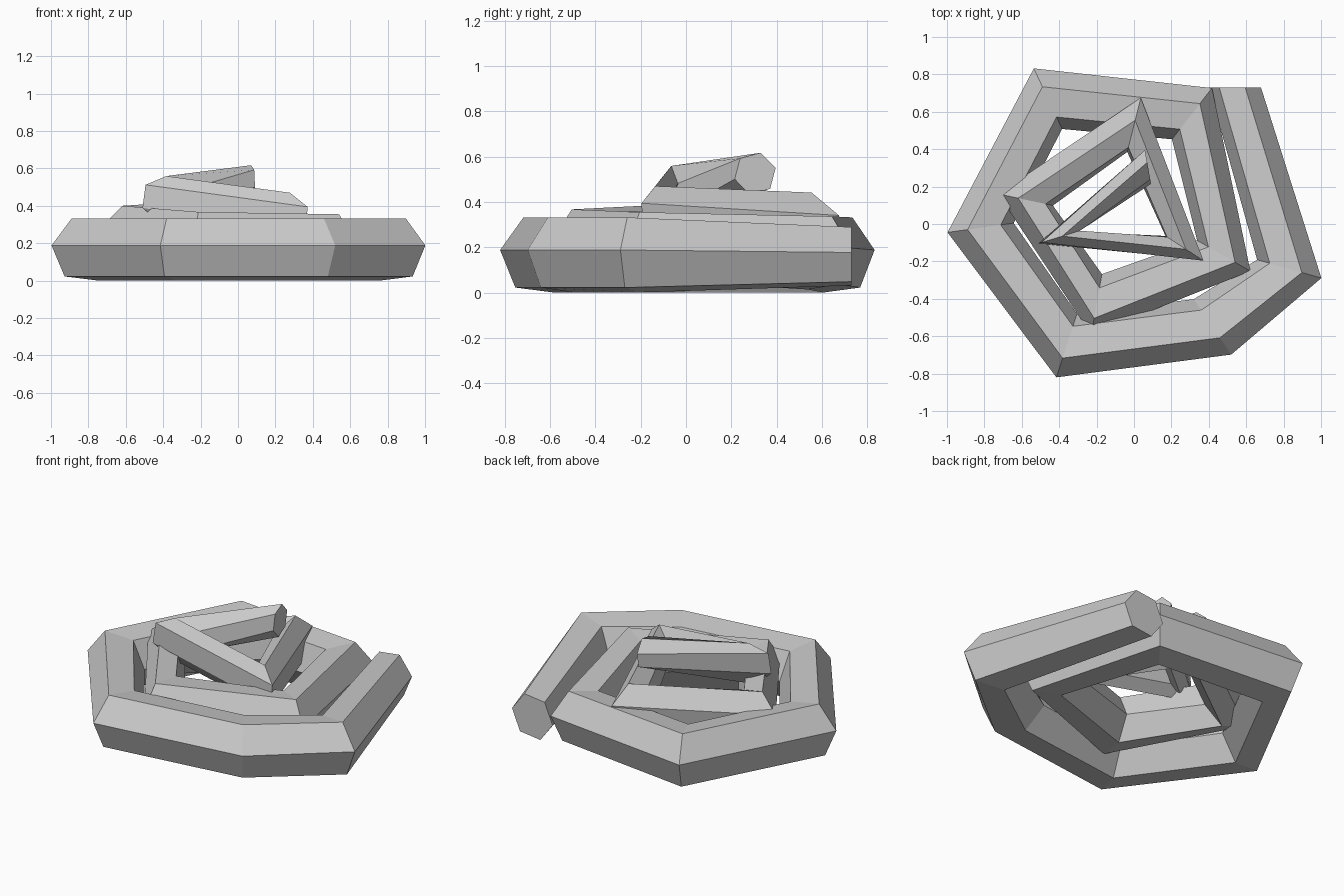
import bpy, bmesh
from math import sin, cos, radians
from mathutils import Vector

cube = bpy.data.objects.get("Cube")
if cube:
    bpy.data.objects.remove(cube, do_unlink=True)

SIDES = 6

# Coil stations: x, y, z, radius, outward heading, roll (degrees)
stations = [
    (.54, .73, .16, .14, 0, 7),
    (.83, -.24, .166, .18, -16, 7),
    (.42, -.55, .166, .18, -56, 7),
    (-.36, -.65, .166, .18, -108, 7),
    (-.82, -.02, .166, .18, -172, 7),
    (-.46, .67, .166, .18, 115, 7),
    (.31, .59, .175, .175, 52, 7),
    (.48, -.17, .205, .165, -30, 5),
    (-.2, -.43, .22, .165, -100, 3),
    (-.58, .13, .25, .155, 168, 15),
    (0, .53, .283, .16, 76, 21),
    (.27, -.13, .335, .135, -33, 26),
    (-.4, -.07, .435, .125, -163, 38),
    (.075, .305, .525, .095, 100, 15),
]


def ring(bm, x, y, z, radius, heading, roll):
    """Add one upright hexagonal cross-section of the tube."""
    h = radians(heading)
    outward = Vector((cos(h), sin(h), 0))
    up = Vector((0, 0, 1))
    centre = Vector((x, y, z))
    verts = []
    for k in range(SIDES):
        a = radians(roll + k * 360 / SIDES)
        verts.append(bm.verts.new(centre + radius * (outward * cos(a) + up * sin(a))))
    return verts


# Flat grey material
grey = bpy.data.materials.new("plain_grey")
grey.use_nodes = True
colour = (.6, .6, .6, 1)
grey.diffuse_color = colour
grey.node_tree.nodes["Principled BSDF"].inputs["Base Color"].default_value = colour

# Tapering tube bridged from section to section, closed at both ends
bm = bmesh.new()
rings = [ring(bm, *s) for s in stations]
for lower, upper in zip(rings, rings[1:]):
    for k in range(SIDES):
        n = (k + 1) % SIDES
        bm.faces.new((lower[k], lower[n], upper[n], upper[k]))
bm.faces.new(rings[0])
bm.faces.new(rings[-1])
bmesh.ops.recalc_face_normals(bm, faces=bm.faces)

mesh = bpy.data.meshes.new("coiled_tube")
bm.to_mesh(mesh)
bm.free()
mesh.materials.append(grey)
coil = bpy.data.objects.new("coiled_tube", mesh)
bpy.context.collection.objects.link(coil)
